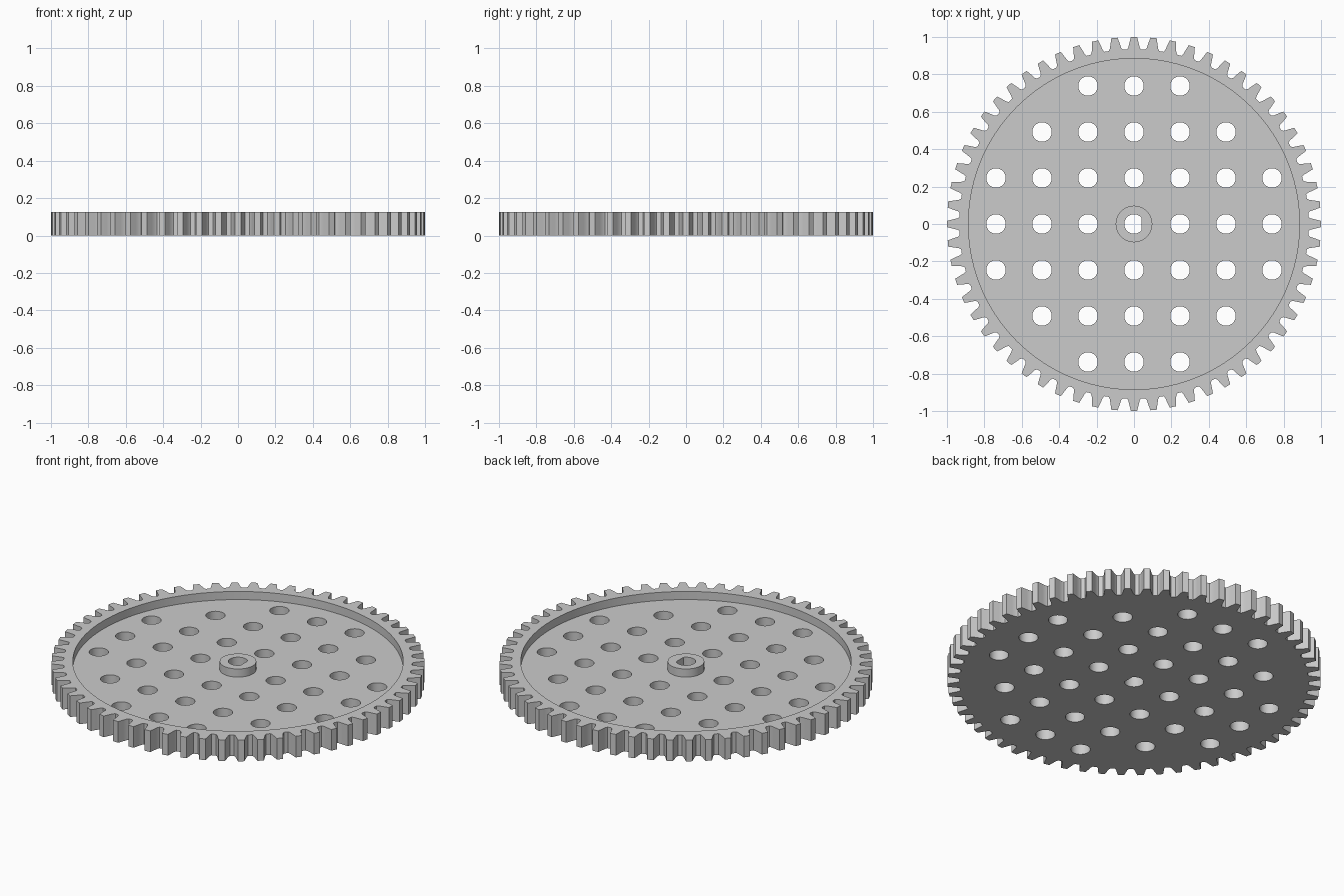
import bpy, bmesh, math

cube = bpy.data.objects.get("Cube")
if cube:
    bpy.data.objects.remove(cube, do_unlink=True)

TEETH = 60
HEIGHT, FLOOR = 0.125, 0.077       # rim top and web top
RIM_R, HUB_R, HOLE_R = 0.885, 0.098, 0.052
PITCH, FLAT_X = 0.246, 0.04        # hole spacing, flat side of the shaft hole
# half of one tooth: (angle from tooth centre, radius), root to tip
FLANK = [(0.040, 0.934), (0.032, 0.945), (0.026, 0.967), (0.017, 1.0)]

bm = bmesh.new()


def circle(r, n, cx=0, cy=0):
    steps = [2 * math.pi * k / n for k in range(n)]
    return [(cx + r * math.cos(a), cy + r * math.sin(a)) for a in steps]


def gear_outline():
    pts = []
    for t in range(TEETH):
        mid = 2 * math.pi * t / TEETH
        tooth = [(-a, r) for a, r in FLANK] + FLANK[::-1]
        pts += [(r * math.cos(mid + a), r * math.sin(mid + a)) for a, r in tooth]
    return pts


def shaft_outline(n=28):
    start = math.acos(FLAT_X / HOLE_R)
    steps = [start + (2 * math.pi - 2 * start) * k / n for k in range(n + 1)]
    return [(HOLE_R * math.cos(a), HOLE_R * math.sin(a)) for a in steps]


def wall(pts, z0, z1):
    """Upright wall along an outline; returns its lower and upper edge loops."""
    low, high = ([bm.verts.new((x, y, z)) for x, y in pts] for z in (z0, z1))
    n = len(pts)
    for i in range(n):
        j = (i + 1) % n
        bm.faces.new((low[i], low[j], high[j], high[i]))
    return [[bm.edges.get((v[i], v[(i + 1) % n])) for i in range(n)] for v in (low, high)]


def cap(loops, up):
    """Flat face bounded by the first loop and pierced by the others."""
    edges = [e for loop in loops for e in loop]
    bmesh.ops.triangle_fill(bm, edges=edges, use_beauty=True, normal=(0, 0, up))


# Walls of the teeth, rim, hub and shaft hole
teeth_low, teeth_high = wall(gear_outline(), 0, HEIGHT)
rim_low, rim_high = wall(circle(RIM_R, 120), FLOOR, HEIGHT)
hub_low, hub_high = wall(circle(HUB_R, 48), FLOOR, HEIGHT)
shaft_low, shaft_high = wall(shaft_outline(), 0, HEIGHT)

# Square grid of round holes through the web
holes = [wall(circle(HOLE_R, 32, i * PITCH, j * PITCH), 0, FLOOR)
         for i in range(-3, 4) for j in range(-3, 4) if 0 < i * i + j * j <= 10]

# Flat faces: underside, web, rim top and hub top
cap([teeth_low, shaft_low] + [h[0] for h in holes], -1)
cap([rim_low, hub_low] + [h[1] for h in holes], 1)
cap([teeth_high, rim_high], 1)
cap([hub_high, shaft_high], 1)
bmesh.ops.recalc_face_normals(bm, faces=bm.faces[:])

mesh = bpy.data.meshes.new("gear_wheel")
bm.to_mesh(mesh)
bm.free()
gear = bpy.data.objects.new("gear_wheel", mesh)
bpy.context.collection.objects.link(gear)

# Plain grey material
grey = bpy.data.materials.new("light_grey")
grey.use_nodes = True
colour = (0.6, 0.6, 0.6, 1)
grey.diffuse_color = colour
grey.node_tree.nodes["Principled BSDF"].inputs["Base Color"].default_value = colour
mesh.materials.append(grey)

# Smooth round walls, sharp edges
bpy.ops.object.select_all(action="DESELECT")
gear.select_set(True)
bpy.context.view_layer.objects.active = gear
bpy.ops.object.shade_smooth_by_angle(angle=math.radians(20))
